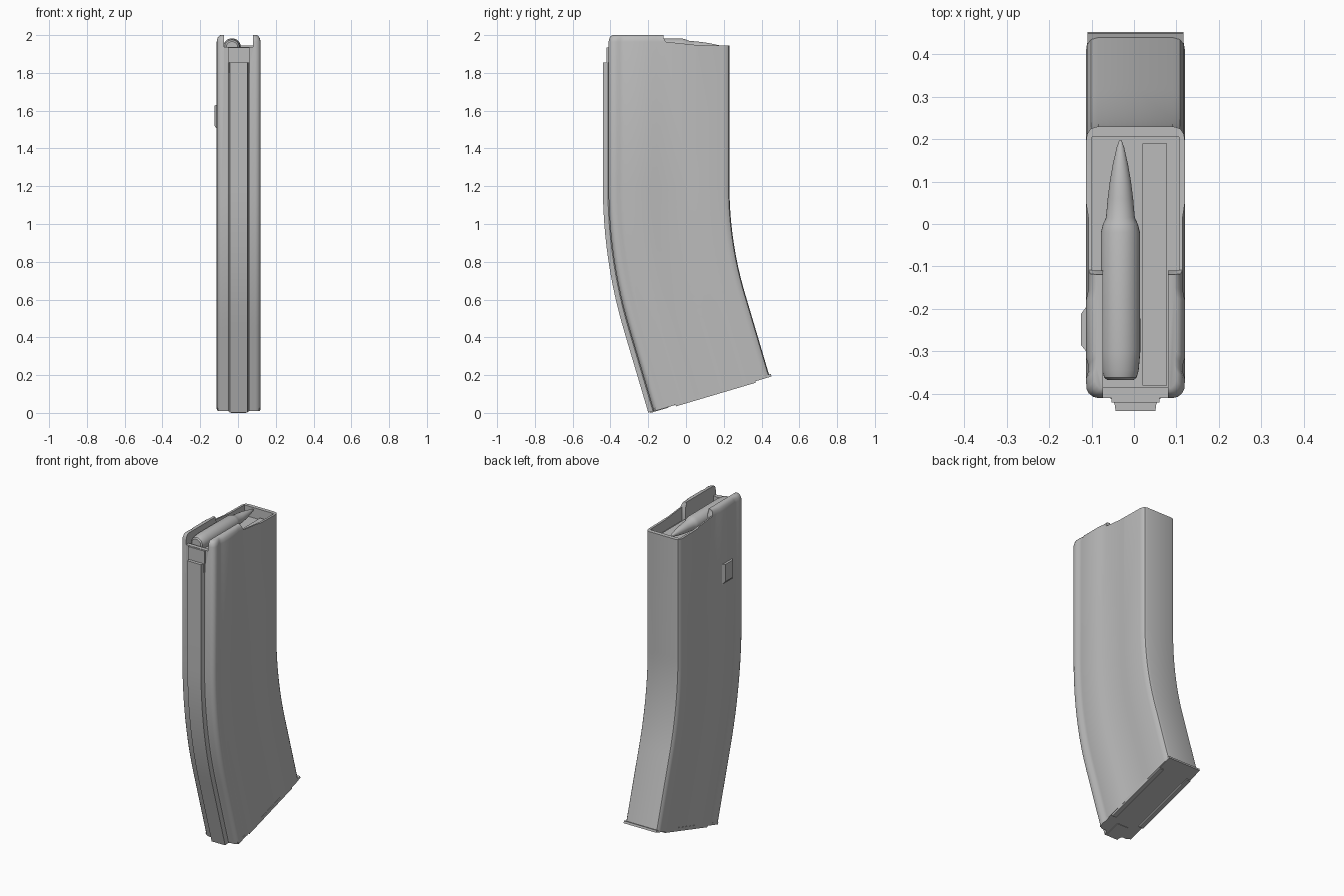
import bpy, bmesh, math
from mathutils import Vector

if "Cube" in bpy.data.objects:
    bpy.data.objects.remove(bpy.data.objects["Cube"])

mat = bpy.data.materials.new("plain_grey")
mat.use_nodes = True
GREY = (0.5, 0.5, 0.5, 1)
mat.diffuse_color = GREY
mat.node_tree.nodes["Principled BSDF"].inputs["Base Color"].default_value = GREY

MID = 0.0035            # sideways centre of the body
BEND_Y, BEND_Z, BEND_R, BEND_MAX = 2.23, 1.2, 2.3, math.radians(16.5)
END = BEND_R * BEND_MAX + 0.459


def place(x, y, s):
    """Map a section point to space: s runs down from the start of the bend."""
    if s <= 0:
        return Vector((x, y, BEND_Z - s))
    a = min(s / BEND_R, BEND_MAX)
    extra = s - a * BEND_R
    r = BEND_Y - y
    return Vector((x, BEND_Y - r * math.cos(a) + extra * math.sin(a),
                   BEND_Z - r * math.sin(a) - extra * math.cos(a)))


def loft(name, rings):
    bm = bmesh.new()
    loops = [[bm.verts.new(p) for p in ring] for ring in rings]
    n = len(loops[0])
    for a, b in zip(loops, loops[1:]):
        for i in range(n):
            bm.faces.new((a[i], a[(i + 1) % n], b[(i + 1) % n], b[i]))
    bm.faces.new(loops[0])
    bm.faces.new(loops[-1])
    bmesh.ops.recalc_face_normals(bm, faces=bm.faces)
    mesh = bpy.data.meshes.new(name)
    bm.to_mesh(mesh)
    bm.free()
    obj = bpy.data.objects.new(name, mesh)
    bpy.context.collection.objects.link(obj)
    mesh.materials.append(mat)
    return obj


def box(name, x, y, z):
    return loft(name, [[(x[0], y[0], h), (x[1], y[0], h), (x[1], y[1], h), (x[0], y[1], h)] for h in z])


def mirrored(half):
    return half + [(-x, y) for x, y in reversed(half)]


def sweep(name, section, stations):
    """Sweep a section down the curved path; each station is (distance, inset)."""
    return loft(name, [[place(MID + x * (1 - d / 0.1165), -0.09 + (y + 0.09) * (1 - d / 0.32), s)
                        for x, y in section] for s, d in stations])


def activate(obj):
    bpy.ops.object.select_all(action='DESELECT')
    obj.select_set(True)
    bpy.context.view_layer.objects.active = obj


def cut(obj, cutter):
    cutter.hide_render = True
    mod = obj.modifiers.new("cut", 'BOOLEAN')
    mod.operation, mod.solver, mod.object = 'DIFFERENCE', 'EXACT', cutter
    activate(obj)
    bpy.ops.object.modifier_apply(modifier=mod.name)
    bpy.data.objects.remove(cutter)


bend = [(END * i / 20, 0) for i in range(21)]

# Curved body with a shallow recessed band and front groove on both sides
body_section = mirrored([
    (0.088, -0.41), (0.1, -0.407), (0.11, -0.399), (0.1155, -0.388), (0.1165, -0.365),
    (0.112, -0.35), (0.112, -0.33), (0.1165, -0.315), (0.1165, -0.18), (0.111, -0.155),
    (0.111, 0.015), (0.1165, 0.05), (0.1165, 0.195), (0.114, 0.212), (0.105, 0.225), (0.088, 0.23)])
body = sweep("body", body_section, [(-0.8, 0.02), (-0.795, 0.012), (-0.785, 0.005), (-0.765, 0)] + bend)

# Open top: lowered rear walls, feed lips, inner pocket and front notch
lowered = [(-0.122, 2.1), (-0.118, 1.985), (-0.108, 1.965), (0.06, 1.947), (0.3, 1.943), (0.3, 2.1)]
cut(body, loft("rear_cutter", [[(x, y, z) for y, z in lowered] for x in (-0.3, 0.3)]))
cut(body, box("lip_cutter", (-0.073, 0.08), (-0.385, 0.1), (1.88, 2.2)))
cut(body, box("pocket_cutter", (-0.099, 0.106), (-0.11, 0.205), (1.88, 2.2)))
cut(body, box("notch_cutter", (-0.073, 0.08), (-0.6, -0.3), (1.937, 2.2)))

# Front spine and the short plate above it
spine_section = mirrored([(0.047, -0.44), (0.049, -0.425), (0.054, -0.414), (0.066, -0.407), (0.066, -0.39)])
spine = sweep("front_spine", spine_section, [(-0.655, 0)] + bend)
plate = box("front_plate", (-0.053, 0.06), (-0.42, -0.385), (1.8, 1.935))

# Floor plate with a thin flange, two side rails and a front tab
def floor_piece(name, x, y, s):
    return loft(name, [[place(MID + px, py, h) for px, py in
                        ((x[0], y[0]), (x[1], y[0]), (x[1], y[1]), (x[0], y[1]))] for h in s])


flange = floor_piece("floor_flange", (-0.113, 0.113), (-0.4, 0.24), (END - 0.012, END + 0.002))
floor_parts = [flange]
for side, name in ((-1, "left_rail"), (1, "right_rail")):
    edges = sorted((side * 0.085, side * 0.114))
    floor_parts.append(floor_piece("floor_" + name, edges, (-0.29, 0.15), (END - 0.01, END + 0.01)))
floor_parts.append(floor_piece("floor_front_tab", (-0.04, 0.04), (-0.43, -0.33), (END - 0.01, END + 0.005)))

# Side catch: a raised plate with a flat top and tapered edges
catch = loft("side_catch", [
    [(-0.105, -0.31, 1.495), (-0.105, -0.185, 1.495), (-0.105, -0.185, 1.63), (-0.105, -0.31, 1.63)],
    [(-0.125, -0.285, 1.52), (-0.125, -0.212, 1.52), (-0.125, -0.212, 1.628), (-0.125, -0.285, 1.628)]])

# Follower ridge beside the top round
follower = box("follower", (0.02, 0.078), (-0.38, 0.19), (1.87, 1.9))

# Top round, turned about its long axis
profile = [(-0.368, 0.03), (-0.362, 0.038), (-0.345, 0.043), (-0.3, 0.047), (-0.02, 0.046), (0.0, 0.041),
           (0.015, 0.034), (0.06, 0.03), (0.1, 0.025), (0.14, 0.018), (0.18, 0.009), (0.197, 0.003)]
top_round = loft("top_round", [
    [(-0.032 + r * math.cos(t), y, 1.936 + r * math.sin(t)) for t in (math.tau * i / 32 for i in range(32))]
    for y, r in profile])

for obj in (body, spine, top_round):
    activate(obj)
    bpy.ops.object.shade_smooth_by_angle(angle=math.radians(35))
